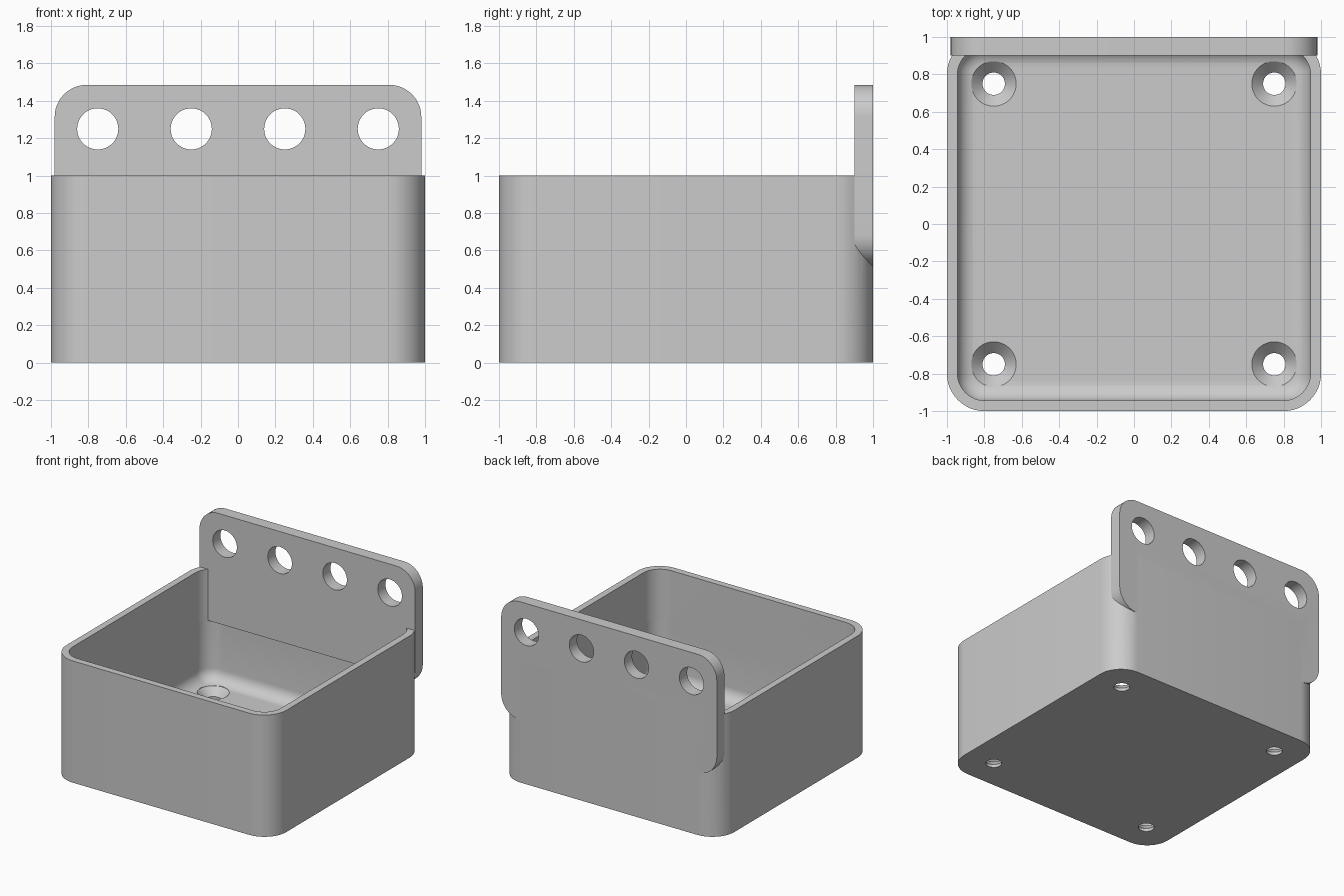
import bpy
import bmesh
from math import sin, cos, pi, radians
from mathutils import Matrix

cube = bpy.data.objects.get("Cube")
if cube:
    bpy.data.objects.remove(cube, do_unlink=True)

WALL = 0.945     # inner half width
FLOOR = 0.085    # floor thickness
FILLET = 0.1     # rounding where walls meet floor
UNDERCUT = 0.58  # height of the plate's inner lower edge

grey = bpy.data.materials.new("plain grey")
grey.use_nodes = True
colour = (0.6, 0.6, 0.6, 1)
grey.diffuse_color = colour
grey.node_tree.nodes["Principled BSDF"].inputs["Base Color"].default_value = colour


def rounded_rect(hx, hy, r, steps=12):
    """Outline of a rectangle with round corners."""
    pts = []
    for k, (sx, sy) in enumerate([(1, 1), (-1, 1), (-1, -1), (1, -1)]):
        for i in range(steps + 1):
            a = (k + i / steps) * pi / 2
            pts.append((sx * (hx - r) + r * cos(a), sy * (hy - r) + r * sin(a)))
    return pts


def circle(r, n=48):
    return [(r * cos(2 * pi * i / n), r * sin(2 * pi * i / n)) for i in range(n)]


def loft(name, sections, matrix=Matrix()):
    """Solid through a stack of (outline, height) sections."""
    bm = bmesh.new()
    rings = [[bm.verts.new((x, y, z)) for x, y in pts] for pts, z in sections]
    n = len(rings[0])
    bm.faces.new(rings[0][::-1])
    bm.faces.new(rings[-1])
    for a, b in zip(rings, rings[1:]):
        for i in range(n):
            j = (i + 1) % n
            bm.faces.new((a[i], a[j], b[j], b[i]))
    bm.transform(matrix)
    bmesh.ops.recalc_face_normals(bm, faces=bm.faces)
    mesh = bpy.data.meshes.new(name)
    bm.to_mesh(mesh)
    bm.free()
    mesh.materials.append(grey)
    obj = bpy.data.objects.new(name, mesh)
    bpy.context.collection.objects.link(obj)
    return obj


def combine(target, tool, operation):
    """Apply a boolean and remove the tool."""
    mod = target.modifiers.new("cut", 'BOOLEAN')
    mod.operation = operation
    mod.solver = 'EXACT'
    mod.object = tool
    bpy.ops.object.select_all(action='DESELECT')
    bpy.context.view_layer.objects.active = target
    target.select_set(True)
    bpy.ops.object.modifier_apply(modifier=mod.name)
    bpy.data.objects.remove(tool, do_unlink=True)


# Box shell with straight upper cavity
outer = rounded_rect(1, 1, 0.2)
box = loft("mounting_box", [(outer, 0), (outer, 1)])
upper = rounded_rect(WALL, WALL, 0.15)
combine(box, loft("upper_cavity", [(upper, 0.5), (upper, 1.2)]), 'DIFFERENCE')

# Back mounting plate with round corners, standing in the back wall
stand = Matrix.Translation((0, 0.95, 1)) @ Matrix.Rotation(pi / 2, 4, 'X')
outline = rounded_rect(0.98, 0.485, 0.17)
combine(box, loft("back_plate", [(outline, -0.05), (outline, 0.05)], stand), 'UNION')

# Lower cavity with a filleted floor, reaching under the plate
sections = []
for i in range(9):
    t = i / 8 * pi / 2
    inset = FILLET * (1 - sin(t))
    half = WALL - inset
    sections.append((rounded_rect(half, half, 0.13 - inset),
                     FLOOR + FILLET * (1 - cos(t))))
sections.append((rounded_rect(WALL, WALL, 0.13), UNDERCUT))
combine(box, loft("lower_cavity", sections), 'DIFFERENCE')

# Countersunk screw holes in the floor
for x in (-0.75, 0.75):
    for y in (-0.75, 0.75):
        screw = [(circle(0.06), -0.1), (circle(0.06), FLOOR - 0.06),
                 (circle(0.12), FLOOR), (circle(0.12), FLOOR + 0.05)]
        combine(box, loft("screw_hole", screw, Matrix.Translation((x, y, 0))),
                'DIFFERENCE')

# Row of hanging holes in the plate
for i in range(4):
    place = Matrix.Translation((-0.75 + 0.5 * i, 0.95, 1.25)) @ Matrix.Rotation(pi / 2, 4, 'X')
    combine(box, loft("plate_hole", [(circle(0.11), -0.2), (circle(0.11), 0.2)], place),
            'DIFFERENCE')

bpy.ops.object.select_all(action='DESELECT')
box.select_set(True)
bpy.context.view_layer.objects.active = box
bpy.ops.object.shade_smooth_by_angle(angle=radians(30))
